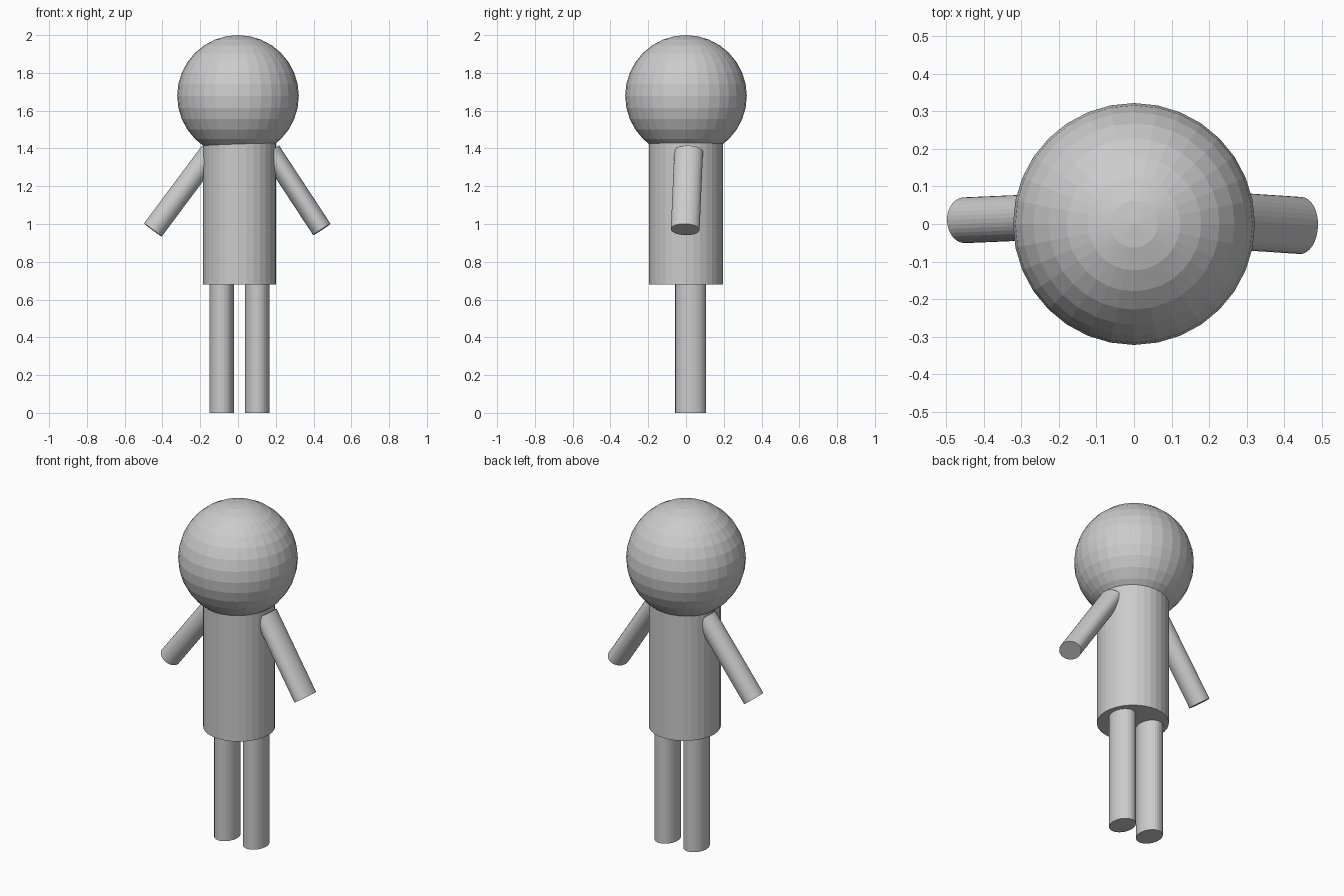
import bpy
from mathutils import Vector, Matrix

cube = bpy.data.objects.get("Cube")
if cube:
    bpy.data.objects.remove(cube, do_unlink=True)

# Single plain grey for the whole figure
grey = bpy.data.materials.new("plain grey")
grey.use_nodes = True
grey.diffuse_color = (0.6, 0.6, 0.6, 1)
grey.node_tree.nodes["Principled BSDF"].inputs["Base Color"].default_value = (0.6, 0.6, 0.6, 1)


def finish(name):
    obj = bpy.context.object
    obj.name = name
    obj.data.materials.append(grey)
    return obj


def limb(name, bottom, top, rx, ry):
    """Flat-shaded elliptical cylinder running between two points."""
    bottom, top = Vector(bottom), Vector(top)
    bpy.ops.mesh.primitive_cylinder_add(vertices=32, radius=1, depth=1)
    obj = finish(name)
    z = (top - bottom).normalized()
    x = Vector((0, 1, 0)).cross(z).normalized()
    y = z.cross(x)
    turn = Matrix((x, y, z)).transposed().to_4x4()
    size = Matrix.Diagonal((rx, ry, (top - bottom).length, 1))
    obj.data.transform(turn @ size)
    obj.location = (bottom + top) / 2
    return obj


# Head
bpy.ops.mesh.primitive_uv_sphere_add(segments=32, ring_count=16, radius=0.322,
                                     location=(0, 0, 1.678))
finish("head")

# Torso, its top sunk into the head
limb("torso", (0.008, 0, 0.68), (0.008, 0, 1.44), 0.193, 0.195)

# Legs
for name, x in (("right_leg", -0.087), ("left_leg", 0.102)):
    limb(name, (x, 0.025, 0), (x, 0.025, 0.72), 0.065, 0.082)

# Arms, sloping out and down from the shoulders
limb("right_arm", (-0.451, 0.01, 0.968), (-0.145, 0.023, 1.378), 0.0585, 0.061)
limb("left_arm", (0.444, -0.004, 0.971), (0.172, 0.014, 1.385), 0.055, 0.076)
